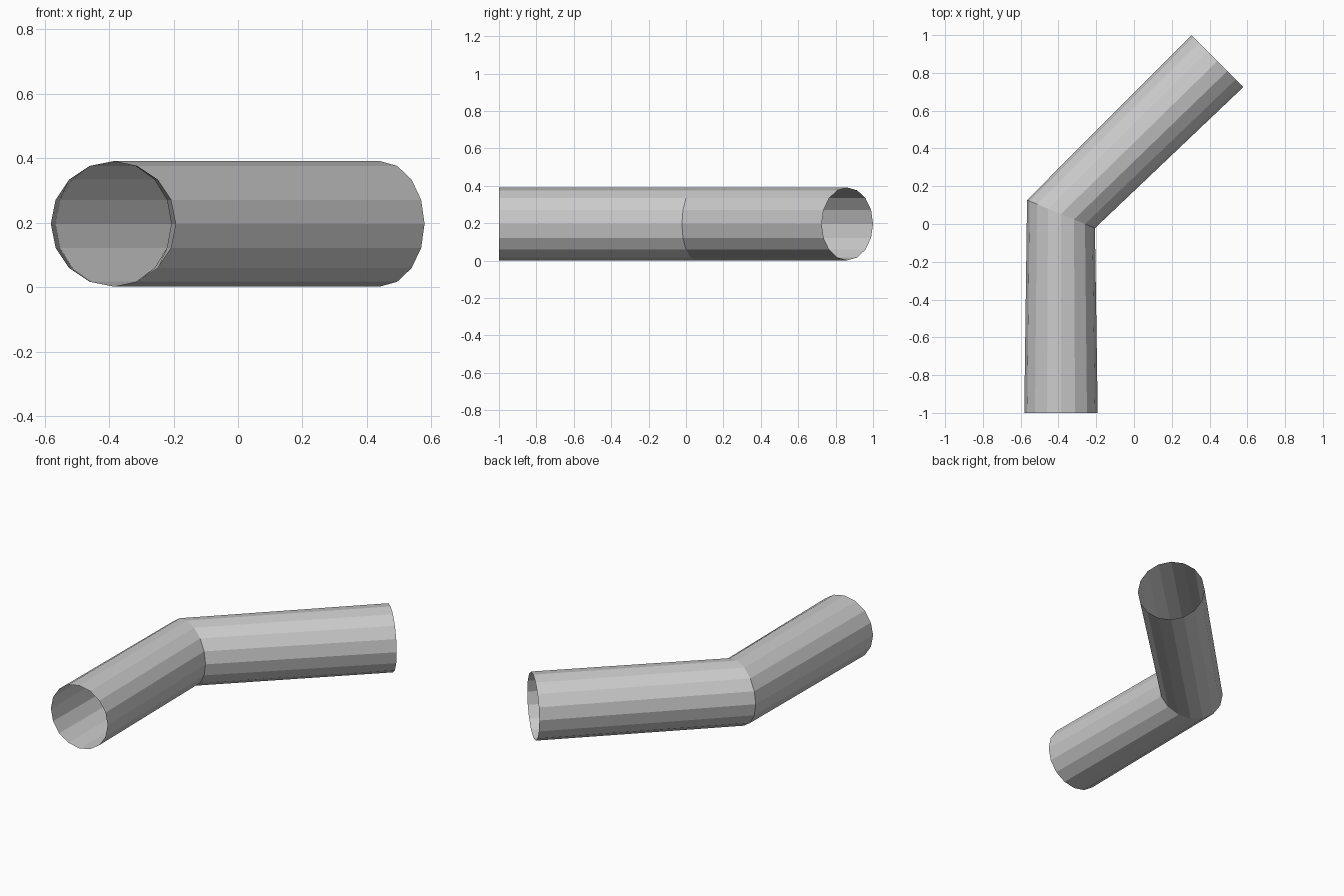
import bpy, bmesh
from math import sin, cos, tau, radians

if "Cube" in bpy.data.objects:
    bpy.data.objects.remove(bpy.data.objects["Cube"])

SIDES, R, Z = 16, 0.1945, 0.1965

# Stations along the pipe: centre x, centre y, turn of the ring about z
stations = [(-0.3865, -1.0, 0), (-0.3865, 0.0525, -22.5), (0.4415, 0.8625, -45)]

bm = bmesh.new()


def ring(x, y, turn):
    t = radians(turn)
    out = []
    for i in range(SIDES):
        a = tau * i / SIDES
        w = R * cos(a)
        out.append(bm.verts.new((x + w * cos(t), y + w * sin(t), Z + R * sin(a))))
    return out


# Open-ended bent tube, flat faces
rings = [ring(*s) for s in stations]
for a, b in zip(rings, rings[1:]):
    for i in range(SIDES):
        j = (i + 1) % SIDES
        bm.faces.new((a[i], b[i], b[j], a[j]))
# Point the faces outwards
bm.normal_update()
centre_x = stations[0][0]
f = bm.faces[:][0]
if f.normal.x * (f.calc_center_median().x - centre_x) < 0:
    bmesh.ops.reverse_faces(bm, faces=bm.faces[:])

mesh = bpy.data.meshes.new("bent_pipe")
bm.to_mesh(mesh)
bm.free()
bpy.context.collection.objects.link(bpy.data.objects.new("bent_pipe", mesh))
